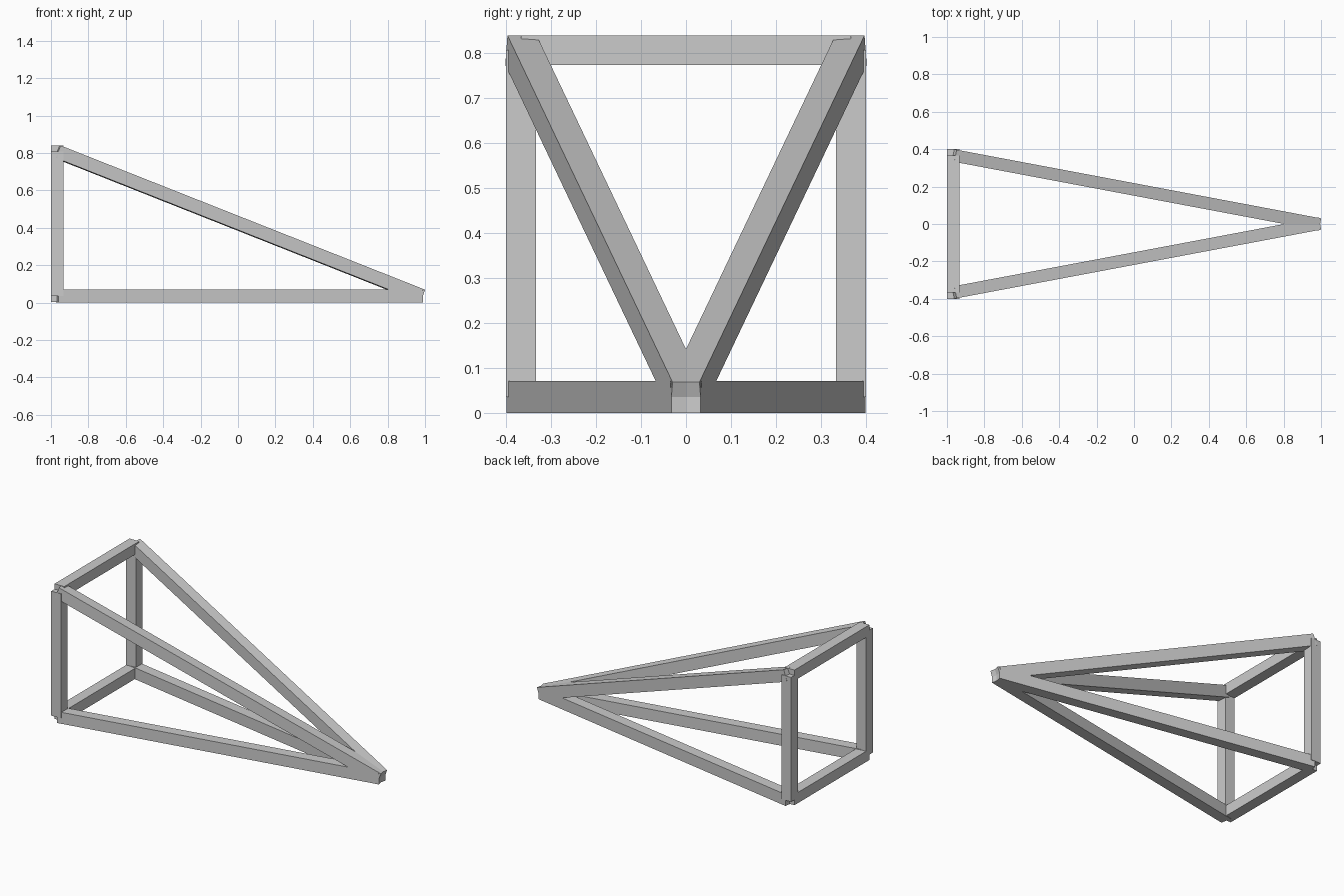
import bpy
from mathutils import Vector, Matrix

if "Cube" in bpy.data.objects:
    bpy.data.objects.remove(bpy.data.objects["Cube"])


def beam(name, a, b, width, height):
    """Rectangular bar running between two node centres."""
    a, b = Vector(a), Vector(b)
    d = (b - a).normalized()
    ref = Vector((1, 0, 0)) if abs(d.z) > 0.99 else Vector((0, 0, 1))
    side = d.cross(ref).normalized()
    up = side.cross(d)
    bpy.ops.mesh.primitive_cube_add(size=1)
    ob = bpy.context.object
    ob.name = name
    rot = Matrix((d, side, up)).transposed().to_4x4()
    scale = Matrix.Diagonal(((b - a).length, width, height, 1))
    ob.data.transform(Matrix.Translation((a + b) / 2) @ rot @ scale)
    return ob


W, H = 0.066, 0.071
X, Y = -0.967, 0.367
LOW, HIGH = 0.0355, 0.8065
tip = (0.982, 0, LOW)

# Posts, floor beams and sloping beams on both sides
for s, label in ((-1, "front"), (1, "back")):
    low, high = (X, s * Y, LOW), (X, s * Y, HIGH)
    beam(label + "_post", low, high, W, W)
    beam(label + "_floor_beam", low, tip, W, H)
    beam(label + "_sloping_beam", high, tip, W, H)

# Cross bars joining the posts
for z, label in ((LOW, "bottom"), (HIGH, "top")):
    beam(label + "_cross_bar", (X, -Y, z), (X, Y, z), W, W)
